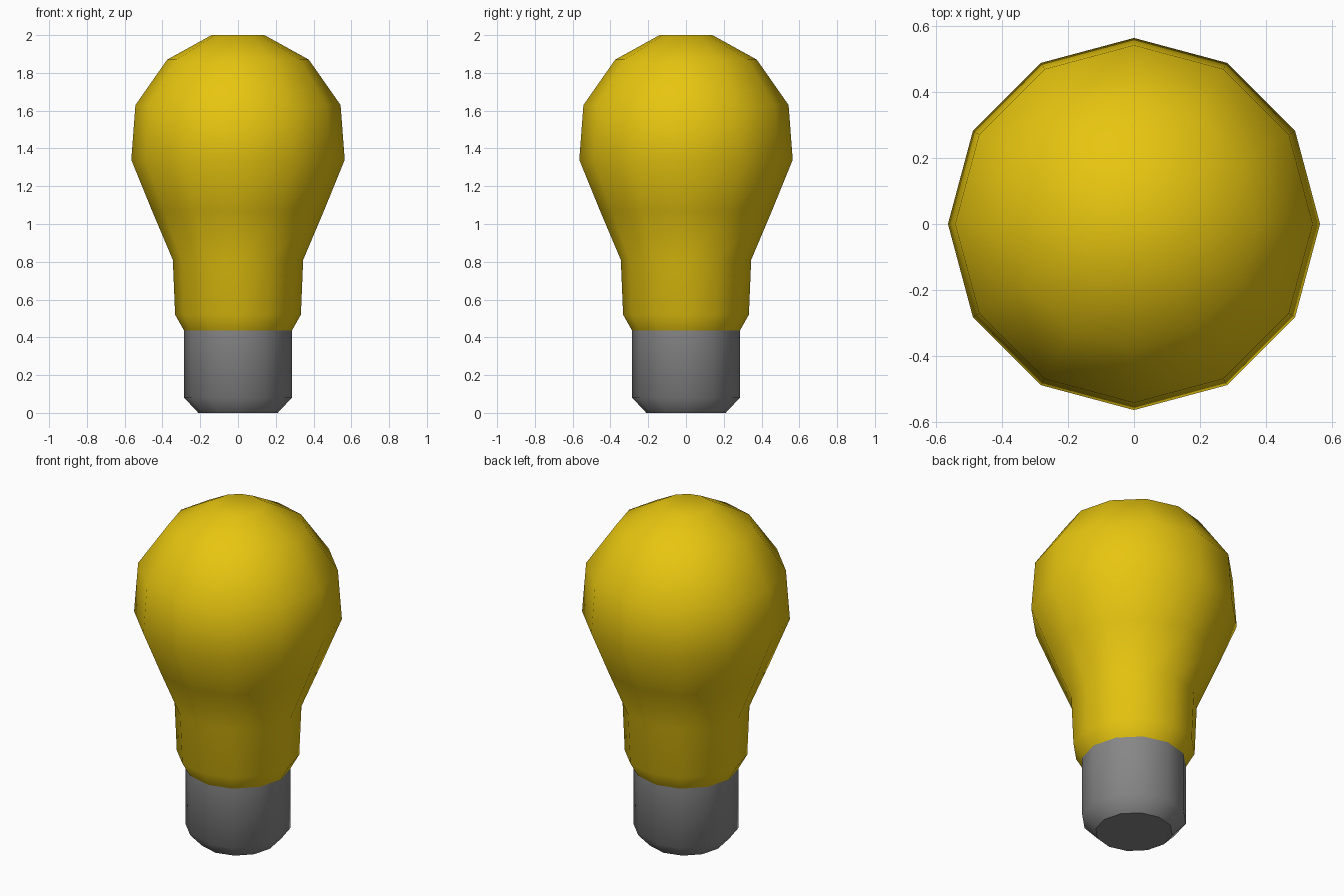
import bpy, bmesh, math

if "Cube" in bpy.data.objects:
    bpy.data.objects.remove(bpy.data.objects["Cube"])

SIDES = 12


def material(name, rgb):
    m = bpy.data.materials.new(name)
    m.diffuse_color = (*rgb, 1.0)
    m.use_nodes = True
    m.node_tree.nodes["Principled BSDF"].inputs["Base Color"].default_value = m.diffuse_color
    return m


def lathe(name, profile, mat, cap_bottom=False, cap_top=False):
    """Revolve (radius, z) points into a smooth 12-sided shell."""
    bm = bmesh.new()
    rings = [[bm.verts.new((r * math.cos(2 * math.pi * i / SIDES),
                            r * math.sin(2 * math.pi * i / SIDES), z))
              for i in range(SIDES)] for r, z in profile]
    for low, high in zip(rings, rings[1:]):
        for i in range(SIDES):
            j = (i + 1) % SIDES
            bm.faces.new((low[i], low[j], high[j], high[i])).smooth = True
    if cap_top:
        bm.faces.new(rings[-1]).smooth = True
    if cap_bottom:
        # flat contact disc with a crisp rim
        cap = bm.faces.new(rings[0][::-1])
        for e in cap.edges:
            e.smooth = False
    mesh = bpy.data.meshes.new(name)
    bm.to_mesh(mesh)
    bm.free()
    mesh.materials.append(mat)
    ob = bpy.data.objects.new(name, mesh)
    bpy.context.collection.objects.link(ob)
    return ob


yellow = material("bulb yellow", (0.80, 0.56, 0.005))
grey = material("socket grey", (0.24, 0.24, 0.24))

# Grey screw base
lathe("screw_base", [(0.21, 0.0), (0.285, 0.08), (0.285, 0.435)],
      grey, cap_bottom=True)

# Yellow glass: neck, flare and rounded dome
lathe("glass_bulb", [(0.285, 0.435), (0.333, 0.52), (0.345, 0.81),
                     (0.455, 1.07), (0.565, 1.34), (0.543, 1.63),
                     (0.375, 1.87), (0.14, 2.0)],
      yellow, cap_top=True)
